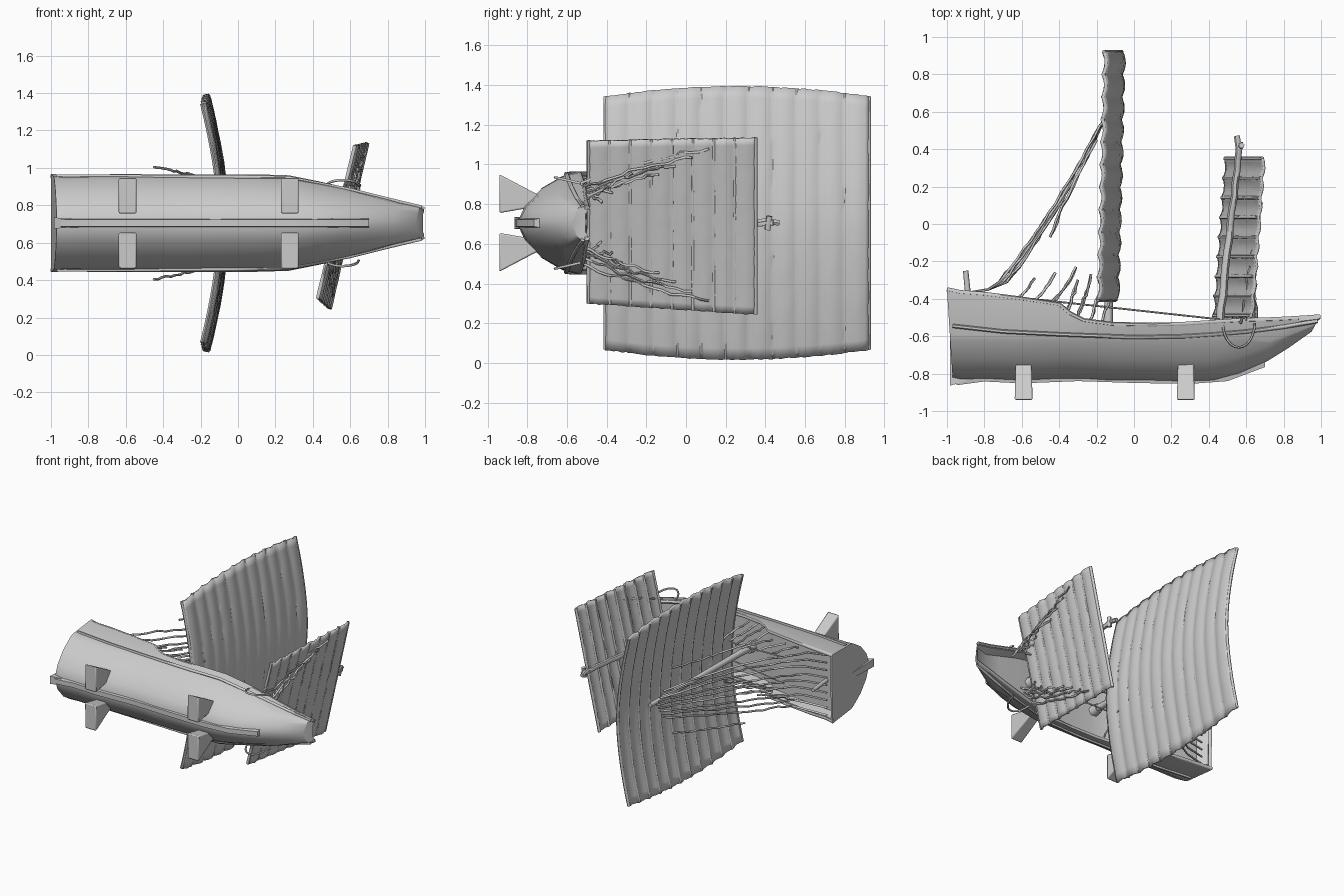
import bpy, bmesh, math, random
from mathutils import Vector

if "Cube" in bpy.data.objects:
    bpy.data.objects.remove(bpy.data.objects["Cube"])

random.seed(4)
ZC = 0.705  # centre plane of the ship (its beam runs along z, its mast along y)


def make(name, verts, faces, angle=35):
    me = bpy.data.meshes.new(name)
    me.from_pydata(verts, [], faces)
    bm = bmesh.new()
    bm.from_mesh(me)
    bmesh.ops.recalc_face_normals(bm, faces=bm.faces)
    bm.to_mesh(me)
    bm.free()
    ob = bpy.data.objects.new(name, me)
    bpy.context.collection.objects.link(ob)
    smooth(ob, angle)
    return ob


def smooth(ob, angle=35):
    bpy.ops.object.select_all(action='DESELECT')
    ob.select_set(True)
    bpy.context.view_layer.objects.active = ob
    bpy.ops.object.shade_smooth_by_angle(angle=math.radians(angle))


def loft(name, rings):
    n = len(rings[0])
    verts = [p for r in rings for p in r]
    faces = [(i * n + j, i * n + (j + 1) % n, (i + 1) * n + (j + 1) % n, (i + 1) * n + j)
             for i in range(len(rings) - 1) for j in range(n)]
    faces += [tuple(range(n)), tuple(range((len(rings) - 1) * n, len(rings) * n))]
    return make(name, verts, faces)


def tubes(name, paths, radius, taper=1.0):
    cu = bpy.data.curves.new(name, 'CURVE')
    cu.dimensions = '3D'
    cu.bevel_depth = radius
    cu.bevel_resolution = 1
    cu.use_fill_caps = True
    for path in paths:
        sp = cu.splines.new('POLY')
        sp.points.add(len(path) - 1)
        for k, (pt, p) in enumerate(zip(sp.points, path)):
            pt.co = (*p, 1)
            pt.radius = 1 + (taper - 1) * k / (len(path) - 1)
    tmp = bpy.data.objects.new(name + "_path", cu)
    bpy.context.collection.objects.link(tmp)
    bpy.context.view_layer.update()
    me = bpy.data.meshes.new_from_object(tmp.evaluated_get(bpy.context.evaluated_depsgraph_get()))
    bpy.data.objects.remove(tmp)
    ob = bpy.data.objects.new(name, me)
    bpy.context.collection.objects.link(ob)
    smooth(ob, 60)
    return ob


def rope(a, b, sag=0.05, wob=0.008, n=14, zbow=0.0):
    a, b = Vector(a), Vector(b)
    out = []
    for i in range(n + 1):
        t = i / n
        bend = 4 * t * (1 - t)
        j = wob if 0 < i < n else 0
        out.append(a.lerp(b, t) + Vector((random.uniform(-j, j), random.uniform(-j, j) - sag * bend,
                                          random.uniform(-j, j) + zbow * bend)))
    return out


# hull stations: x at rim, x at keel, rim y, keel y, half beam
stations = [(-1.0, -0.97, -0.35, -0.82, 0.262), (-0.93, -0.92, -0.365, -0.83, 0.258),
            (-0.8, -0.8, -0.375, -0.825, 0.26), (-0.6, -0.6, -0.40, -0.835, 0.261),
            (-0.4, -0.4, -0.43, -0.825, 0.26), (-0.34, -0.34, -0.48, -0.825, 0.26),
            (-0.27, -0.27, -0.515, -0.825, 0.26), (-0.12, -0.12, -0.535, -0.835, 0.26),
            (0.1, 0.1, -0.54, -0.835, 0.26), (0.27, 0.27, -0.535, -0.84, 0.255),
            (0.42, 0.42, -0.525, -0.835, 0.225), (0.58, 0.56, -0.515, -0.80, 0.19),
            (0.75, 0.71, -0.51, -0.735, 0.145), (0.88, 0.83, -0.503, -0.66, 0.11),
            (0.995, 0.95, -0.495, -0.575, 0.085)]
rings = []
for xr, xk, ry, ky, b in stations:
    wale = -0.59 if xr < 0.6 else (ry + ky) / 2
    h = wale - ky
    half = [(0.10 * b, ky), (0.36 * b, ky + 0.12 * h), (0.68 * b, ky + 0.45 * h), (0.90 * b, ky + 0.85 * h),
            (0.95 * b, wale), (b, ry), (b - 0.025, ry), (b - 0.04, max(ry - 0.07, (ry + ky) / 2))]
    if xr < -0.95 or xr > 0.99:          # closed bulwark at the stern, solid bow end
        half[-1] = (b - 0.04, ry - 0.012)
    pts = half + [(-z, y) for z, y in reversed(half)]
    rings.append([(xk + (xr - xk) * (y - ky) / (ry - ky), y, ZC + z) for z, y in pts])
loft("hull", rings)

# bow horns either side of the notch, and rub rails along hull and rim
tubes("bow_horns", [[(0.88, -0.515, ZC + s * 0.1), (0.99, -0.502, ZC + s * 0.078)] for s in (1, -1)], 0.012)
rails, rims = [], []
for s in (1, -1):
    rails.append([(x, y, ZC + s * z) for x, y, z in [
        (-0.97, -0.545, 0.25), (-0.7, -0.575, 0.25), (-0.4, -0.59, 0.248), (0, -0.605, 0.247), (0.27, -0.6, 0.242),
        (0.42, -0.59, 0.213), (0.6, -0.575, 0.178), (0.8, -0.55, 0.128), (0.98, -0.52, 0.085)]])
    rims.append([(st[0], st[2], ZC + s * (st[4] - 0.01)) for st in stations])
tubes("side_rail", rails, 0.011)
tubes("rim_rail", rims, 0.012)
tubes("stern_rail", [[(-0.988, -0.36, ZC - 0.25), (-0.988, -0.355, ZC + 0.25)]], 0.013)

# keel bar and rudder wedge
keel = [(-0.95, -0.862), (-0.8, -0.842), (-0.6, -0.852), (-0.3, -0.84), (0, -0.85), (0.3, -0.855), (0.5, -0.84), (0.7, -0.765)]
loft("keel", [[(x, y, ZC - 0.018), (x, y, ZC + 0.018), (x, y + 0.05, ZC + 0.028), (x, y + 0.05, ZC - 0.028)] for x, y in keel])
loft("rudder", [[(x, -0.865 + 0.02 * k, ZC - w), (x, -0.865 + 0.02 * k, ZC + w), (x, -0.58, ZC + 0.02), (x, -0.58, ZC - 0.02)]
                for k, (x, w) in enumerate([(-0.985, 0.03), (-0.92, 0.025), (-0.84, 0.015)])])

# four splayed feet
for x in (-0.59, 0.277):
    for s in (1, -1):
        ring = lambda y, z0, z1, w: [(x - w, y, ZC + s * z0), (x + w, y, ZC + s * z0),
                                     (x + w, y, ZC + s * z1), (x - w, y, ZC + s * z1)]
        ob = loft("foot", [ring(-0.94, 0.05, 0.245, 0.048), ring(-0.74, 0.085, 0.14, 0.042)])
        bv = ob.modifiers.new("round", 'BEVEL')
        bv.width, bv.segments = 0.008, 2


# sails: battened sheets given by a surface function of (u across z, v along y)
def sail(name, surf, panels, puff, thick):
    nu, nv = 24, panels * 6
    P = [surf(i / nu, j / nv) + Vector((puff * abs(math.sin(math.pi * panels * j / nv)) + random.uniform(-.0015, .0015), 0,
         random.uniform(-0.003, 0.003) if i in (0, nu) else 0)) for j in range(nv + 1) for i in range(nu + 1)]
    F = [(j * (nu + 1) + i, j * (nu + 1) + i + 1, (j + 1) * (nu + 1) + i + 1, (j + 1) * (nu + 1) + i)
         for j in range(nv) for i in range(nu)]
    ob = make(name, P, F, 40)
    so = ob.modifiers.new("thickness", 'SOLIDIFY')
    so.thickness, so.offset = thick, 0
    tubes(name + "_battens", [[surf(i / 16, j / panels) for i in range(17)] for j in range(panels + 1)], 0.011)


def main_surf(u, v):
    s = 2 * u - 1
    half = 0.637 + 0.05 * (1 - (2 * v - 1) ** 2)
    return Vector((-0.098 + 0.032 * v - 0.095 * abs(s) ** 1.7, -0.405 + 1.325 * v, ZC + s * half))


def fore_surf(u, v):
    z0, z1 = 0.30 - 0.055 * v, 1.12 + 0.015 * v
    return Vector((0.425 + 0.2 * u + 0.062 * v, -0.49 + 0.84 * v, z0 + (z1 - z0) * u))


sail("main_sail", main_surf, 11, 0.014, 0.018)
sail("fore_sail", fore_surf, 8, 0.012, 0.014)

# masts
tubes("main_mast", [[(-0.14, -0.62, ZC), (-0.135, -0.4, ZC), (-0.115, 0.6, ZC)]], 0.028, 0.6)
tubes("fore_mast", [rope((0.45, -0.6, ZC), (0.567, 0.44, ZC), 0, 0.004)], 0.023, 0.75)
tubes("fore_mast_head", [[(0.555, 0.34, ZC), (0.56, 0.40, ZC + 0.01), (0.55, 0.47, ZC)],
                         [(0.565, 0.41, ZC - 0.035), (0.575, 0.42, ZC + 0.035)]], 0.016)
tubes("stern_post", [[(-0.88, -0.45, ZC), (-0.89, -0.35, ZC), (-0.9, -0.25, ZC)]], 0.016, 0.9)

# sheets fanning from the main sail back to the stern
sheets = []
for i in range(9):
    s = (i - 4) / 4
    sheets.append(rope((-0.15 - 0.03 * abs(s), 0.57 - 0.04 * abs(s), ZC + 0.1 * s),
                       (-0.68 - 0.02 * (i % 3), -0.31, ZC + 0.2 * s), 0.05, 0.006, 16, 0.03 * s))
    sheets.append([sheets[-1][-1], (-0.78, -0.35, ZC + 0.22 * s), (-0.93, -0.375, ZC + 0.23 * s)])
for s in (1, -1):
    sheets.append(rope((-0.2, 0.45, ZC + s * 0.25), (-0.45, -0.07, ZC + s * 0.3), -0.02, 0.006))
    for k in range(3):      # loose lines above the bulwark
        x = -0.66 + 0.11 * k
        sheets.append(rope((x, -0.42, ZC + s * 0.2), (x + 0.13, -0.29 + 0.03 * k, ZC + s * 0.17), 0.02, 0.006, 8))
    for k in range(4):      # shrouds at the main mast
        x = -0.38 + 0.07 * k
        sheets.append(rope((x, -0.52, ZC + s * 0.23), (x + 0.08, -0.3 + 0.03 * (k % 2), ZC + s * 0.16), 0.01, 0.008, 8))
tubes("main_sheets", sheets, 0.007)
tubes("stay_line", [[(-0.55, -0.4, ZC + s * 0.1), (0.46, -0.51, ZC + s * 0.03)] for s in (1, -1)], 0.005)

# rigging hanging in front of the fore sail, with loops over the bulwark
lines = []
for s in (1, -1):
    for k in range(4):
        u = 0.5 + s * (0.44 - 0.05 * k)
        top = fore_surf(u, 0.72 - 0.1 * k) + Vector((0.025, 0, 0))
        low = Vector((0.53 + 0.03 * k + 0.04 * s, -0.53, ZC + s * (0.2 - 0.03 * k)))
        lines.append(rope(top, low, 0.0, 0.01, 14, s * 0.02))
        mid = fore_surf(0.5 + s * (0.12 + 0.06 * k), 0.08 + 0.06 * k) + Vector((0.03, 0, 0))
        lines.append(rope(mid, low, 0.0, 0.012, 10))
    lines.append([(0.56 + 0.085 * math.cos(a), -0.53 - 0.13 * math.sin(a), ZC + s * (0.2 + 0.03 * math.sin(a)))
                  for a in [math.pi * i / 12 for i in range(13)]])
tubes("fore_rigging", lines, 0.007)

# deck clutter at the foot of each mast
tubes("mast_step", [[(x, -0.64, ZC), (x, -0.545, ZC)] for x in (-0.14, 0.45)], 0.045, 0.8)
